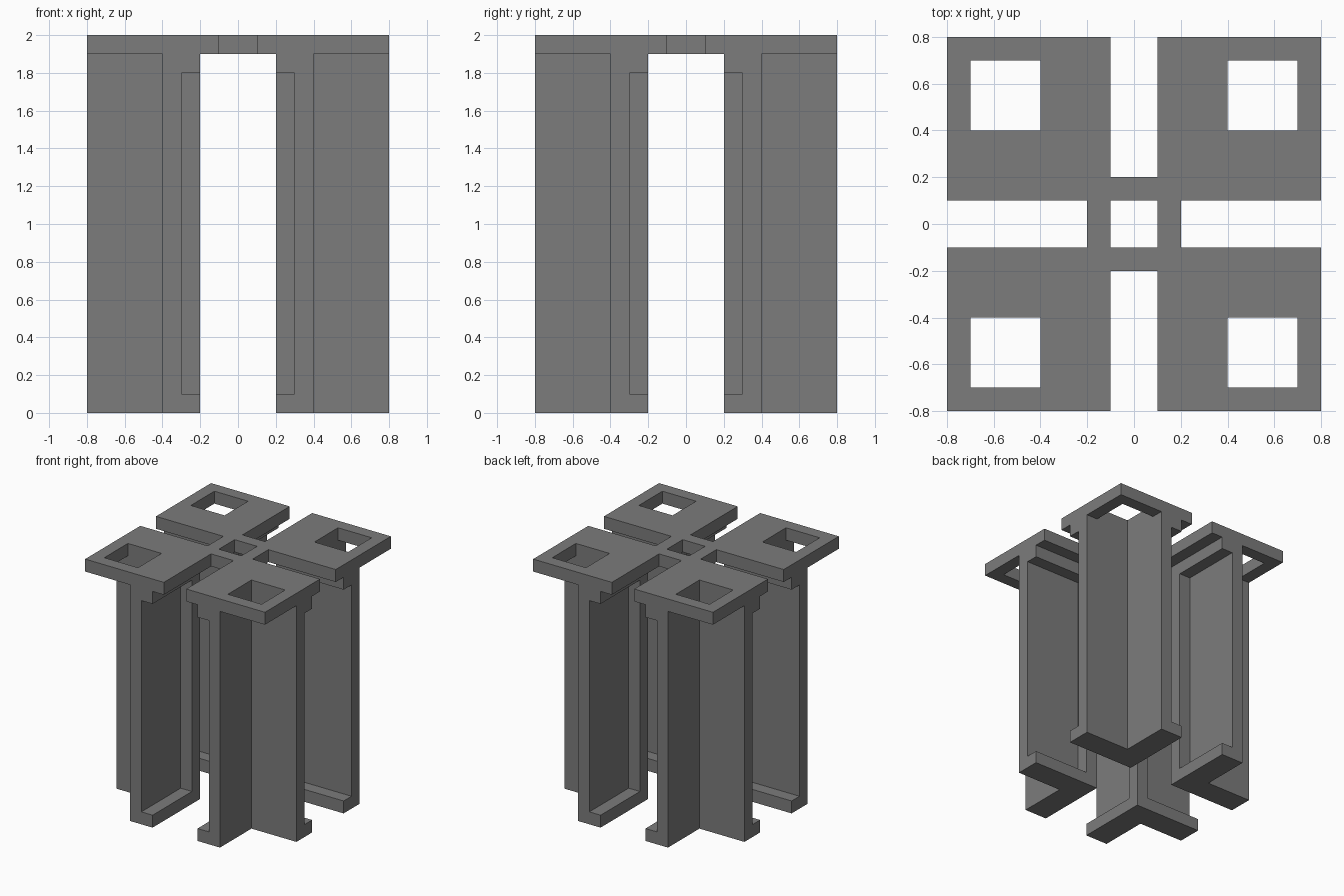
import bpy, bmesh

old = bpy.data.objects.get("Cube")
if old:
    bpy.data.objects.remove(old, do_unlink=True)

grey = bpy.data.materials.new("dark_grey")
grey.use_nodes = True
grey.diffuse_color = (0.2, 0.2, 0.2, 1)
grey.node_tree.nodes["Principled BSDF"].inputs["Base Color"].default_value = (0.2, 0.2, 0.2, 1)


def prisms(name, parts):
    """Extrude each (outline, bottom, top) upward into one object."""
    bm = bmesh.new()
    for outline, z0, z1 in parts:
        face = bm.faces.new([bm.verts.new((x, y, z0)) for x, y in outline])
        grown = bmesh.ops.extrude_face_region(bm, geom=[face])["geom"]
        top = [v for v in grown if isinstance(v, bmesh.types.BMVert)]
        bmesh.ops.translate(bm, verts=top, vec=(0, 0, z1 - z0))
    bmesh.ops.recalc_face_normals(bm, faces=bm.faces)
    mesh = bpy.data.meshes.new(name)
    bm.to_mesh(mesh)
    bm.free()
    mesh.materials.append(grey)
    obj = bpy.data.objects.new(name, mesh)
    bpy.context.collection.objects.link(obj)
    return obj


def rect(x0, x1, y0, y1):
    return [(x0, y0), (x1, y0), (x1, y1), (x0, y1)]


def cut(obj, cutter):
    cutter.hide_render = True
    mod = obj.modifiers.new("cut", 'BOOLEAN')
    mod.operation = 'DIFFERENCE'
    mod.solver = 'EXACT'
    mod.object = cutter
    bpy.context.view_layer.objects.active = obj
    bpy.ops.object.modifier_apply(modifier=mod.name)
    bpy.data.objects.remove(cutter, do_unlink=True)


# Top plate: slab with a central hole, four edge slots and four square windows
plate = prisms("top_plate", [(rect(-.8, .8, -.8, .8), 1.9, 2)])
openings = [rect(-.1, .1, -.1, .1)]
for s in (-1, 1):
    near, far = sorted((s * .2, s * .9))
    openings += [rect(-.1, .1, near, far), rect(near, far, -.1, .1)]
    for t in (-1, 1):
        openings.append(rect(*sorted((s * .4, s * .7)), *sorted((t * .4, t * .7))))
cut(plate, prisms("plate_cutter", [(o, 1.8, 2.1) for o in openings]))

# Angle legs with a channel along each inner face, leaving a corner post
angle = [(.2, .2), (.8, .2), (.8, .4), (.4, .4), (.4, .8), (.2, .8)]
leg = prisms("legs", [(angle, 0, 1.9)])
for channel in (rect(.1, .3, .3, .9), rect(.3, .9, .1, .3)):
    cut(leg, prisms("channel_cutter", [(channel, .1, 1.8)]))
mirror = leg.modifiers.new("four_legs", 'MIRROR')
mirror.use_axis = (True, True, False)
mirror.use_mirror_merge = False
